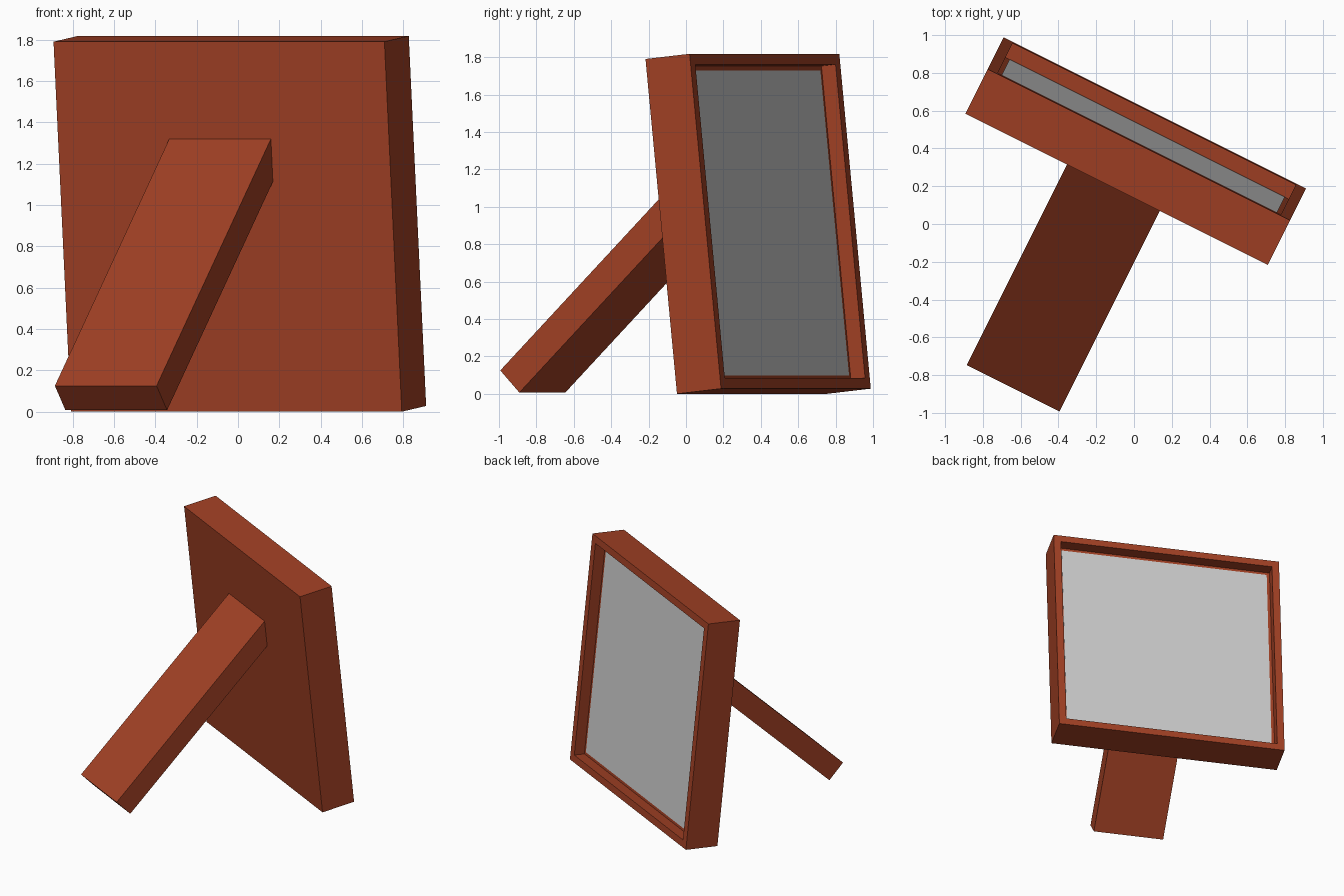
import bpy, bmesh, math
from mathutils import Vector, Matrix

if "Cube" in bpy.data.objects:
    bpy.data.objects.remove(bpy.data.objects["Cube"])

U = Vector((2, -1, 0)).normalized()    # across the frame
N = Vector((1, 2, 0)).normalized()     # towards the picture side
Z = Vector((0, 0, 1))

wood = bpy.data.materials.new("wood")
wood.diffuse_color = (0.36, 0.052, 0.018, 1)
wood.use_nodes = True
wood.node_tree.nodes["Principled BSDF"].inputs["Base Color"].default_value = wood.diffuse_color


def axes(origin, pitch):
    """Local x across, y along N raised by pitch, z perpendicular."""
    y = N * math.cos(pitch) + Z * math.sin(pitch)
    z = Z * math.cos(pitch) - N * math.sin(pitch)
    m = Matrix((U, y, z)).transposed().to_4x4()
    m.translation = origin
    return m


def box(name, lo, hi, matrix, mat=None, border=0, depth=0):
    bm = bmesh.new()
    bmesh.ops.create_cube(bm, size=1)
    for v in bm.verts:
        v.co = [h if c > 0 else l for c, l, h in zip(v.co, lo, hi)]
    if border:
        # inset the +y face and push it back into a recess
        bm.normal_update()
        face = max(bm.faces, key=lambda f: f.calc_center_median().y)
        bmesh.ops.inset_region(bm, faces=[face], thickness=border)
        bmesh.ops.translate(bm, verts=bmesh.ops.inset_region(
            bm, faces=[face], thickness=0.0)["faces"] and face.verts[:], vec=(0, -depth, 0))
    bmesh.ops.recalc_face_normals(bm, faces=bm.faces)
    mesh = bpy.data.meshes.new(name)
    bm.to_mesh(mesh)
    bm.free()
    if mat:
        mesh.materials.append(mat)
    ob = bpy.data.objects.new(name, mesh)
    bpy.context.collection.objects.link(ob)
    ob.matrix_world = matrix


# Frame and picture, leaning back slightly
W, H, T, B, D = 1.79, 1.80, 0.265, 0.08, 0.085
lean = axes(Vector((-0.008, 0.352, 0)), math.radians(6))
box("frame", (-W / 2, 0, 0), (W / 2, T, H), lean, wood, B, D)
box("picture_panel", (-W / 2 + B, T - D - 0.02, B),
    (W / 2 - B, T - D + 0.003, H - B), lean)

# Sloping support leg behind the frame
leg = axes(Vector((-0.64, -0.87, 0.125)), math.radians(44))
box("support_leg", (-0.275, 0, -0.164), (0.275, 1.75, 0), leg, wood)
